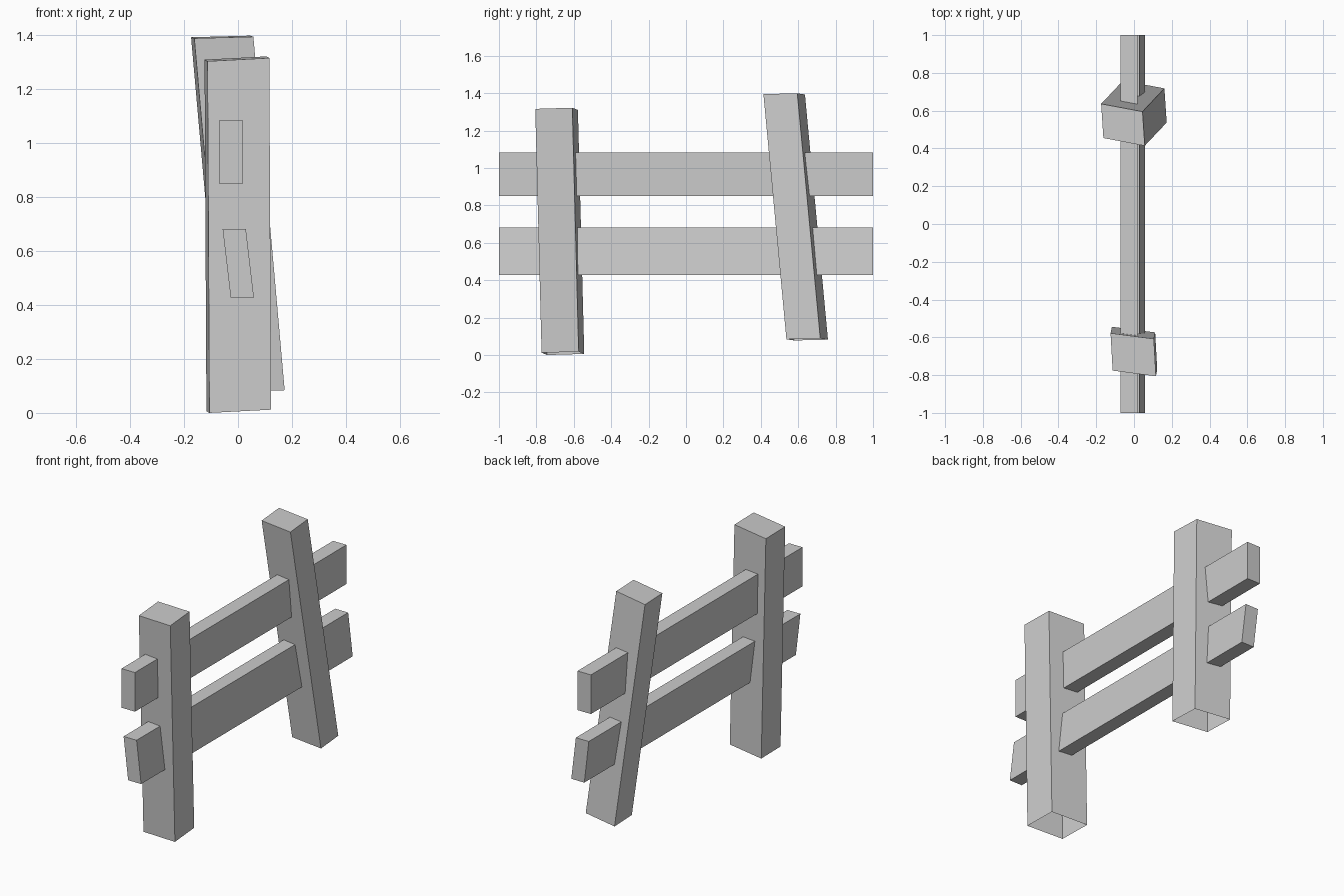
import bpy, bmesh
from mathutils import Vector

if "Cube" in bpy.data.objects:
    bpy.data.objects.remove(bpy.data.objects["Cube"])


def slab(name, corner, u, v, w, open_bottom=False):
    """Slanted box from one lower corner and three edge vectors."""
    corner, u, v, w = map(Vector, (corner, u, v, w))
    bm = bmesh.new()
    base = [bm.verts.new(p) for p in (corner, corner + u, corner + u + v, corner + v)]
    top = [bm.verts.new(p.co + w) for p in base]
    for i in range(4):
        j = (i + 1) % 4
        bm.faces.new((base[i], base[j], top[j], top[i]))
    bm.faces.new(top)
    if not open_bottom:
        bm.faces.new(base[::-1])
    mesh = bpy.data.meshes.new(name)
    bm.to_mesh(mesh)
    bm.free()
    obj = bpy.data.objects.new(name, mesh)
    bpy.context.collection.objects.link(obj)
    return obj


# Leaning posts, open underneath where they enter the ground
slab("front_post", (-0.106, -0.742, 0.0), (0.229, -0.030, 0.012),
     (-0.011, 0.198, 0.006), (-0.007, -0.034, 1.304), open_bottom=True)
slab("back_post", (-0.046, 0.578, 0.078), (0.219, -0.041, 0.006),
     (-0.012, 0.181, 0.004), (-0.116, -0.123, 1.311), open_bottom=True)

# Rails running through both posts; the lower one is slanted
slab("upper_rail", (-0.071, -1, 0.85), (0.089, 0, 0), (0, 2, 0), (0, 0, 0.234))
slab("lower_rail", (-0.027, -1, 0.428), (0.086, 0, 0), (0, 2, 0), (-0.030, 0, 0.254))
